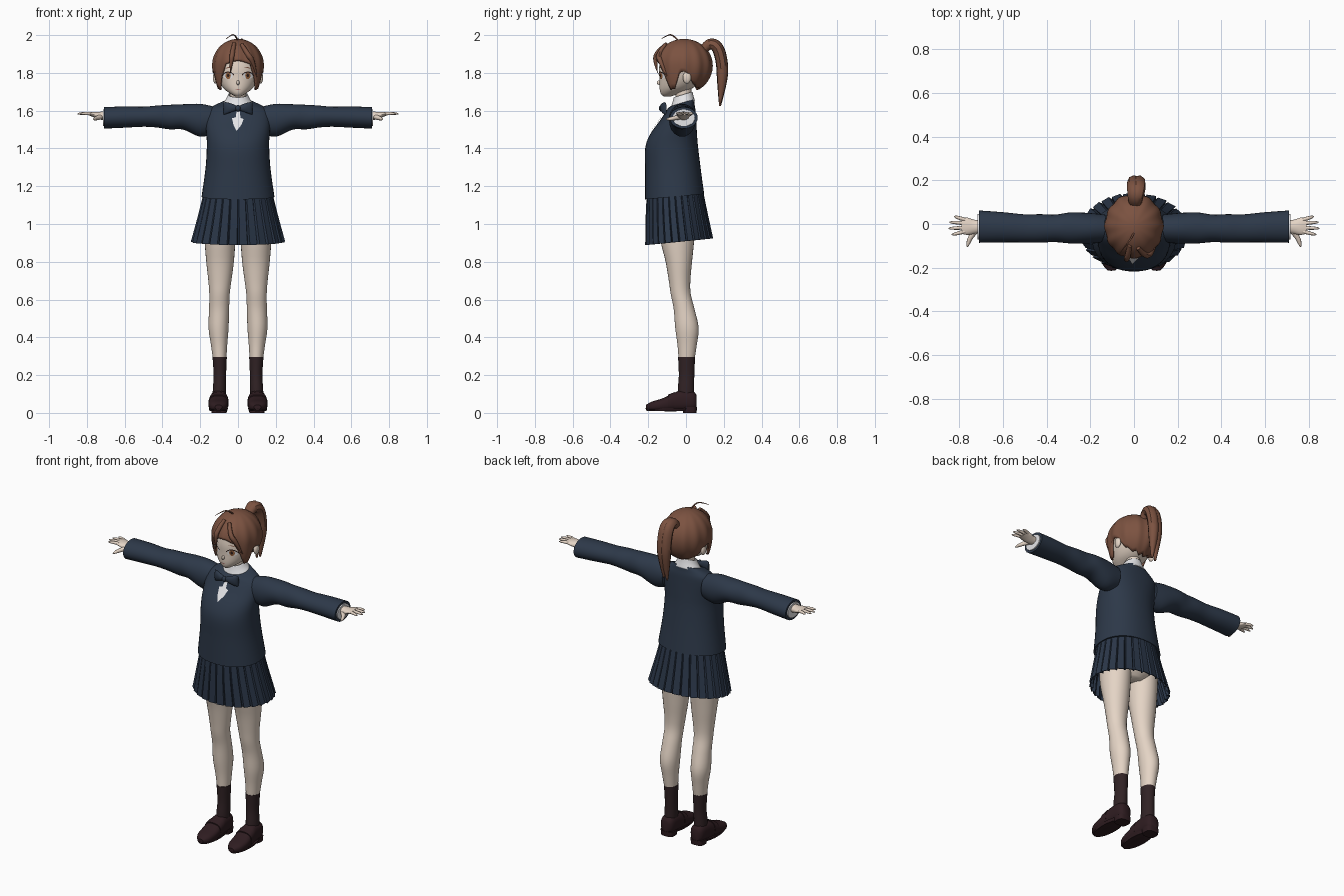
import bpy, bmesh, math
from mathutils import Vector

if "Cube" in bpy.data.objects:
    bpy.data.objects.remove(bpy.data.objects["Cube"], do_unlink=True)

made = []


def material(name, *rgb):
    m = bpy.data.materials.new(name)
    m.use_nodes = True
    m.diffuse_color = (*rgb, 1)
    m.node_tree.nodes["Principled BSDF"].inputs["Base Color"].default_value = (*rgb, 1)
    return m


skin = material("skin", .78, .66, .56)
hair = material("brown hair", .2, .085, .052)
navy = material("navy knit", .026, .04, .066)
pleat = material("navy skirt", .024, .038, .066)
white = material("white cloth", .8, .8, .82)
sock = material("dark sock", .03, .016, .018)
leather = material("dark leather", .028, .012, .015)
amber = material("amber iris", .32, .13, .05)
lash = material("dark lash", .03, .015, .012)
lip = material("lip", .45, .2, .17)


def add(name, bm, mat):
    me = bpy.data.meshes.new(name)
    bm.to_mesh(me)
    bm.free()
    ob = bpy.data.objects.new(name, me)
    bpy.context.collection.objects.link(ob)
    me.materials.append(mat)
    made.append(ob)
    return ob


def mirror(ob):
    ob.modifiers.new("mirror", 'MIRROR').use_clip = False
    return ob


def thicken(ob, depth):
    mod = ob.modifiers.new("thickness", 'SOLIDIFY')
    mod.thickness, mod.offset = depth, -1


def spline(rings, n=4):
    """Catmull-Rom interpolation of ring tuples."""
    p = [rings[0], *rings, rings[-1]]
    out = []
    for a, b, c, d in zip(p, p[1:], p[2:], p[3:]):
        for k in range(n):
            t = k / n
            out.append(tuple(.5 * (2*j + (l-i)*t + (2*i-5*j+4*l-m)*t*t + (3*j-i-3*l+m)*t**3)
                             for i, j, l, m in zip(a, b, c, d)))
    return out + [rings[-1]]


def skin_rows(name, rows, mat, cap_start=True, cap_end=True):
    bm = bmesh.new()
    rings = [[bm.verts.new(p) for p in row] for row in rows]
    n = len(rings[0])
    for a, b in zip(rings, rings[1:]):
        for i in range(n):
            j = (i + 1) % n
            bm.faces.new((a[i], a[j], b[j], b[i]))
    if cap_start:
        bm.faces.new(rings[0])
    if cap_end:
        bm.faces.new(rings[-1])
    bmesh.ops.recalc_face_normals(bm, faces=bm.faces)
    return add(name, bm, mat)


def loft(name, rings, mat, axis='z', seg=28, power=2, caps=(True, True)):
    """Rings are (along, centre u, centre v, radius u, radius v, optional tilt)."""
    rows = []
    for r in spline(rings):
        t, u, v, ru, rv = r[:5]
        tilt = r[5] if len(r) > 5 else 0
        row = []
        for i in range(seg):
            a = math.tau * i / seg
            c, s = (math.copysign(abs(f)**(2/power), f) for f in (math.cos(a), math.sin(a)))
            p, q = u + ru*c, v + rv*s
            row.append({'z': (p, q, t + tilt*q), 'x': (t, p, q), 'y': (p, t, q)}[axis])
        rows.append(row)
    return skin_rows(name, rows, mat, *caps)


def front_y(rings, x, z):
    """Front surface depth of a vertical loft."""
    y = -.12
    fine = spline(rings)
    for _ in range(4):
        for a, b in zip(fine, fine[1:]):
            zr = z - (a[5]*y if len(a) > 5 else 0)
            if a[0] <= zr <= b[0]:
                f = (zr - a[0]) / (b[0] - a[0])
                _, cx, cy, rx, ry = (i + (j-i)*f for i, j in zip(a[:5], b[:5]))
                y = cy - ry * math.sqrt(max(0, 1 - ((x-cx)/rx)**2))
                break
    return y


def plate(name, outline, rings, lift, mat):
    bm = bmesh.new()
    pts = [Vector((x, front_y(rings, x, z) - lift, z)) for x, z in outline]
    cx, cz = (sum(c)/len(outline) for c in zip(*outline))
    mid = bm.verts.new((cx, front_y(rings, cx, cz) - lift, cz))
    vs = [bm.verts.new(p) for p in pts]
    for a, b in zip(vs, vs[1:] + vs[:1]):
        bm.faces.new((mid, a, b))
    bm.normal_update()
    if sum(f.normal.y for f in bm.faces) > 0:
        bmesh.ops.reverse_faces(bm, faces=bm.faces)
    return add(name, bm, mat)


def oval(cx, cz, rx, rz, n=16):
    return [(cx + rx*math.cos(math.tau*i/n), cz + rz*math.sin(math.tau*i/n)) for i in range(n)]


def strand(name, pts, radii, mat):
    cu = bpy.data.curves.new(name, 'CURVE')
    cu.dimensions, cu.bevel_depth, cu.bevel_resolution = '3D', 1, 2
    cu.use_fill_caps, cu.resolution_u = True, 5
    sp = cu.splines.new('NURBS')
    sp.points.add(len(pts) - 1)
    for q, p, r in zip(sp.points, pts, radii):
        q.co, q.radius = (*p, 1), r
    sp.order_u, sp.use_endpoint_u = 3, True
    ob = bpy.data.objects.new(name, cu)
    bpy.context.collection.objects.link(ob)
    cu.materials.append(mat)
    bpy.ops.object.select_all(action='DESELECT')
    ob.select_set(True)
    bpy.context.view_layer.objects.active = ob
    bpy.ops.object.convert(target='MESH')
    made.append(bpy.context.object)
    return bpy.context.object


def ball(name, centre, size, mat):
    bm = bmesh.new()
    bmesh.ops.create_uvsphere(bm, u_segments=16, v_segments=10, radius=1)
    for v in bm.verts:
        v.co = Vector(centre) + v.co * Vector(size)
    return add(name, bm, mat)


# Head, neck and ears
face = [(1.675, 0, -.1, .012, .018), (1.69, 0, -.085, .04, .048), (1.72, 0, -.052, .078, .088),
        (1.77, 0, -.027, .107, .114), (1.83, 0, -.02, .118, .122), (1.9, 0, -.015, .102, .11),
        (1.95, 0, -.015, .055, .06)]
loft("head", face, skin, seg=40)
loft("neck", [(1.58, 0, -.012, .05, .048), (1.65, 0, -.012, .042, .042), (1.76, 0, -.015, .042, .045)], skin)
ball("nose", (0, -.138, 1.748), (.008, .016, .013), skin)
mirror(ball("ear", (.12, .005, 1.775), (.013, .022, .032), skin))

# Painted face details
mirror(plate("eye_white", oval(.053, 1.785, .026, .018), face, .003, white))
mirror(plate("iris", oval(.052, 1.785, .014, .018), face, .005, amber))
mirror(plate("pupil", oval(.052, 1.786, .006, .009), face, .007, lash))
arc = [(.022, 1.793), (.035, 1.804), (.053, 1.808), (.07, 1.803), (.084, 1.786)]
for x0, x1 in zip(arc, arc[1:]):
    mirror(plate("upper_lash", [x0, x1, (x1[0], x1[1]-.006), (x0[0], x0[1]-.006)], face, .006, lash))
mirror(plate("brow", [(.025, 1.832), (.055, 1.83), (.08, 1.819), (.055, 1.825)], face, .004, hair))
plate("mouth", oval(0, 1.713, .014, .0025), face, .004, lip)

# Hair cap with jagged fringe, side locks and nape
hem_line = [(0, 1.855), (14, 1.86), (30, 1.835), (44, 1.785), (56, 1.7), (68, 1.71), (80, 1.8),
            (100, 1.79), (115, 1.73), (150, 1.71), (180, 1.705)]


def hem(deg):
    for (a, za), (b, zb) in zip(hem_line, hem_line[1:]):
        if deg <= b:
            return za + (zb - za) * (deg - a) / (b - a)


N, LEVELS, MID = 96, 16, 1.84
rows = []
for k in range(LEVELS + 1):
    row = []
    for i in range(N):
        a = math.tau * i / N
        deg = abs((math.degrees(a) + 180) % 360 - 180)
        low = .24 - .09 * min(1, max(0, (deg - 75) / 40))
        z_end = hem(min(deg, 180)) + .012 * abs((i % 8) - 4) / 4
        drop = z_end - MID
        end = math.acos(drop / (.14 if drop > 0 else low))
        phi = .03 + (end - .03) * k / LEVELS
        c = math.cos(phi)
        lock = 1 + .02 * math.sin(phi) * (math.cos(i * math.tau / 8) - 1)
        r = math.sin(phi) * lock
        row.append((.137*r*math.sin(a), -.01 - .152*r*math.cos(a), MID + c*(.14 if c > 0 else low)))
    rows.append(row)
thicken(skin_rows("hair_cap", rows, hair, True, False), .012)
strand("fringe_lock", [(-.02, -.1, 1.955), (-.03, -.155, 1.91), (-.036, -.166, 1.86), (-.04, -.15, 1.8)],
       [.01, .014, .012, .001], hair)
strand("fringe_side_lock", [(.02, -.11, 1.95), (.05, -.15, 1.9), (.08, -.135, 1.86), (.1, -.1, 1.78)],
       [.01, .014, .014, .002], hair)
strand("stray_curl", [(0, -.04, 1.97), (-.015, -.07, 2.003), (-.04, -.1, 2.0), (-.062, -.13, 1.98)],
       [.004, .004, .003, .001], hair)
for dx, dz in ((0, 0), (.022, .012)):
    strand("ponytail", [(dx/2, .08, 1.9), (dx/2, .11, 1.955), (dx, .165, 1.95), (dx, .192, 1.86),
                        (dx, .193, 1.76), (dx, .18, 1.625 + dz)], [.02, .028, .032, .032, .03, .005], hair)

# Sweater, collar, shirt front and bow
torso = [(1.15, 0, -.06, .193, .156, .09), (1.3, 0, -.07, .172, .146, .09), (1.42, 0, -.077, .165, .139, .09),
         (1.49, 0, -.067, .168, .124, .09), (1.555, 0, -.045, .172, .098, .1), (1.6, 0, -.03, .163, .08, .1),
         (1.628, 0, -.025, .13, .07, .15), (1.648, 0, -.02, .085, .062, .3)]
loft("sweater", torso, navy, seg=40, power=2.2)
thicken(loft("shirt_collar", [(1.635, 0, -.018, .086, .066, .3), (1.665, 0, -.016, .064, .056, .3),
                              (1.69, 0, -.015, .052, .05, .3)], white, caps=(False, False)), .005)
plate("shirt_front", [(-.008, 1.595), (.01, 1.595), (.013, 1.562), (.03, 1.556), (.018, 1.525),
                      (-.008, 1.492), (-.024, 1.525), (-.032, 1.56), (-.012, 1.565)], torso, .006, white)
mirror(loft("bow_wing", [(.005, -.125, 1.613, .01, .012), (.035, -.124, 1.615, .014, .023),
                         (.065, -.115, 1.613, .012, .032), (.077, -.108, 1.61, .006, .03)],
            navy, 'x', 16))
ball("bow_knot", (0, -.13, 1.613), (.014, .014, .017), navy)

# Sleeves, cuffs and hands
mirror(loft("sleeve", [(.13, -.02, 1.55, .062, .072), (.2, -.02, 1.549, .07, .087), (.29, -.018, 1.567, .071, .067),
                       (.36, -.02, 1.566, .063, .065), (.43, -.02, 1.569, .065, .058), (.5, -.02, 1.568, .064, .053),
                       (.6, -.015, 1.566, .069, .056), (.71, -.012, 1.562, .074, .057)], navy, 'x'))
mirror(loft("shirt_cuff", [(.69, -.012, 1.562, .06, .046), (.716, -.012, 1.562, .058, .044)], white, 'x'))
mirror(loft("palm", [(.7, -.012, 1.572, .028, .024), (.735, -.013, 1.574, .033, .02), (.765, -.01, 1.58, .04, .014),
                     (.79, -.008, 1.584, .036, .009)], skin, 'x', 20))
for name, y0, y1, tip in (("index", -.034, -.048, .835), ("middle", -.016, -.02, .85),
                          ("ring", .003, .008, .846), ("little", .02, .034, .825)):
    mirror(strand(name + "_finger", [(.775, y0, 1.583), (.8, (y0 + y1)/2, 1.586), (tip - .006, y1, 1.584),
                                     (tip, y1, 1.583)], [.009, .009, .006, .002], skin))
mirror(strand("thumb", [(.725, -.03, 1.568), (.75, -.06, 1.56), (.762, -.095, 1.555), (.764, -.106, 1.554)],
              [.014, .012, .008, .002], skin))

# Pleated skirt
PLEATS = 28
rows = []
for z, _, cy, rx, ry, depth in spline([(1.18, 0, -.06, .18, .148, .02), (1.05, 0, -.05, .212, .164, .05),
                                       (.91, 0, -.036, .25, .18, .08)], 3):
    row = []
    for i in range(PLEATS):
        for part, inset in ((0, 1), (.14, 0), (.92, .3)):
            a = math.tau * (i + part) / PLEATS
            f = 1 - depth * inset
            y = cy + ry * f * math.sin(a)
            row.append((rx * f * math.cos(a), y, z + .1 * y))
    rows.append(row)
thicken(skin_rows("pleated_skirt", rows, pleat, False, False), .005)

# Legs, socks and loafers
loft("hips", [(.95, 0, -.03, .06, .06), (1.0, 0, -.04, .14, .11), (1.12, 0, -.05, .16, .12)], skin)
mirror(loft("leg", [(1.05, .092, -.045, .086, .098), (.92, .095, -.046, .082, .09), (.8, .095, -.038, .073, .07),
                    (.7, .096, -.034, .061, .057), (.63, .098, -.028, .054, .053), (.55, .1, -.01, .053, .055),
                    (.45, .103, .005, .053, .062), (.36, .1, .006, .043, .051), (.28, .097, .003, .035, .042)], skin))
mirror(loft("sock", [(.297, .097, .003, .038, .045), (.2, .096, .003, .033, .041), (.13, .098, 0, .035, .043),
                     (.06, .1, 0, .036, .044)], sock))
mirror(loft("shoe_upper", [(.056, .1, .06, .026, .034), (.035, .1, .064, .041, .05), (-.03, .101, .064, .046, .054),
                           (-.07, .102, .055, .05, .047), (-.13, .104, .042, .052, .033), (-.18, .104, .035, .043, .025),
                           (-.213, .103, .03, .018, .012)], leather, 'y', power=2.6))
mirror(loft("shoe_strap", [(-.062, .102, .06, .051, .05), (-.095, .103, .052, .054, .044)], leather, 'y', power=2.6))
mirror(loft("shoe_sole", [(.01, .104, -.09, .046, .118), (.025, .104, -.085, .051, .13)], leather))
mirror(loft("shoe_heel", [(0, .1, .02, .04, .036), (.03, .1, .02, .043, .038)], leather, power=3))

# Smooth shading with crisp edges, pleats left flat
bpy.ops.object.select_all(action='DESELECT')
for ob in made:
    if ob.name != "pleated_skirt":
        ob.select_set(True)
        bpy.context.view_layer.objects.active = ob
bpy.ops.object.shade_smooth_by_angle(angle=math.radians(45))
